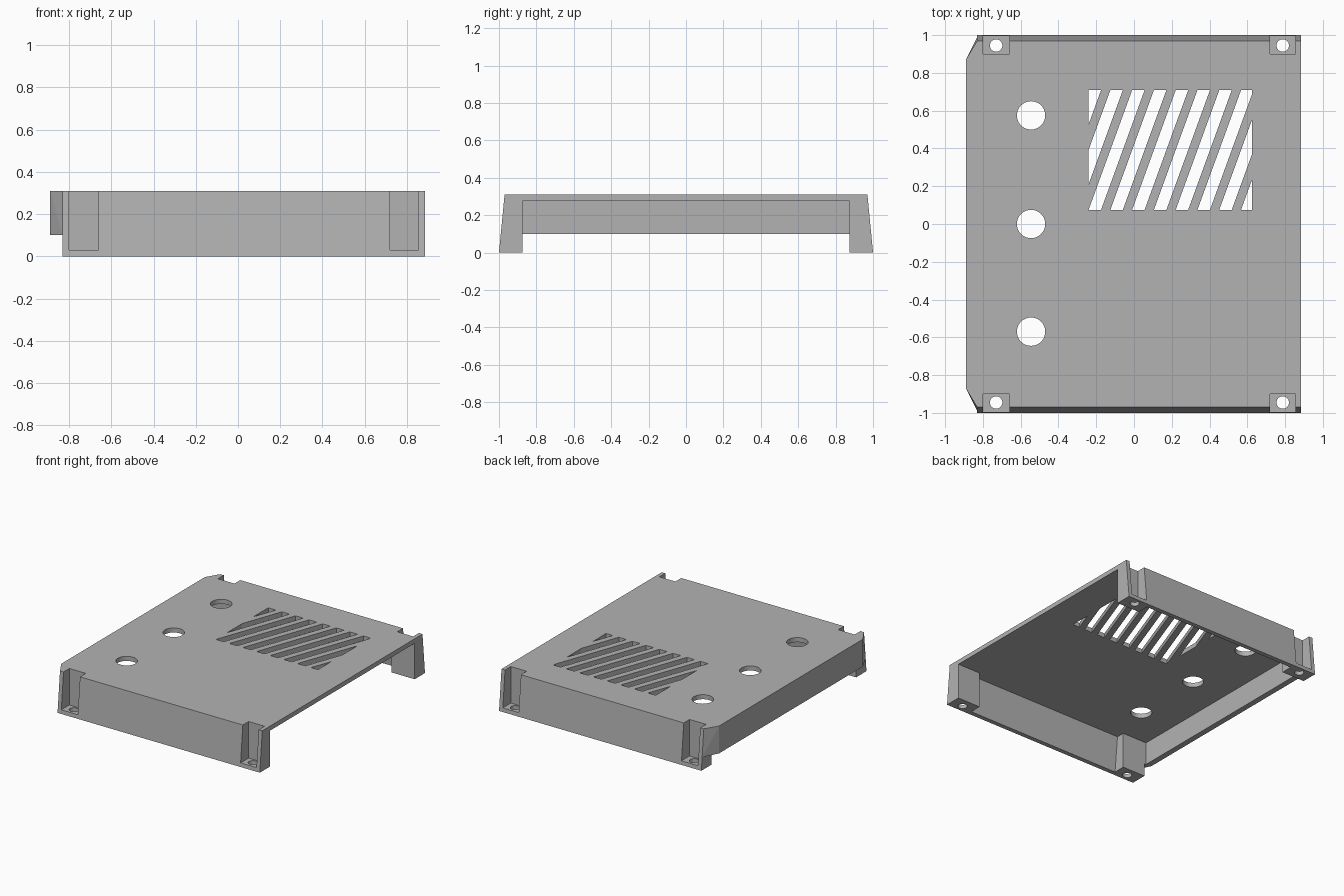
import bpy, bmesh
from mathutils import Vector

if "Cube" in bpy.data.objects:
    bpy.data.objects.remove(bpy.data.objects["Cube"], do_unlink=True)

TOP, ROOF = 0.31, 0.275           # outer top and underside of the top plate
LEFT, RIGHT, NOSE = -0.83, 0.885, -0.89
LEAN = 0.03 / TOP                 # inward lean of the side walls

grey = bpy.data.materials.new("plain grey")
grey.use_nodes = True
grey.diffuse_color = (0.45, 0.45, 0.45, 1)
grey.node_tree.nodes["Principled BSDF"].inputs["Base Color"].default_value = (0.45, 0.45, 0.45, 1)


def finish(name, bm):
    bmesh.ops.recalc_face_normals(bm, faces=bm.faces)
    mesh = bpy.data.meshes.new(name)
    bm.to_mesh(mesh)
    bm.free()
    mesh.materials.append(grey)
    obj = bpy.data.objects.new(name, mesh)
    bpy.context.collection.objects.link(obj)
    return obj


def hull(name, points):
    bm = bmesh.new()
    for p in points:
        bm.verts.new(p)
    bmesh.ops.convex_hull(bm, input=bm.verts)
    bmesh.ops.dissolve_limit(bm, angle_limit=0.001, verts=bm.verts, edges=bm.edges)
    return finish(name, bm)


def block(name, x, y, z, lean=0.0):
    """Box whose y faces may lean inward as z rises."""
    return hull(name, [(px, py - lean * pz * (1 if py > 0 else -1), pz)
                       for px in x for py in y for pz in z])


def drill(name, x, y, radius, z):
    bm = bmesh.new()
    bmesh.ops.create_cone(bm, cap_ends=True, segments=40, radius1=radius,
                          radius2=radius, depth=z[1] - z[0])
    bmesh.ops.translate(bm, verts=bm.verts, vec=(x, y, sum(z) / 2))
    return finish(name, bm)


def combine(target, tool, operation="DIFFERENCE"):
    mod = target.modifiers.new(tool.name, "BOOLEAN")
    mod.operation, mod.solver, mod.object = operation, "EXACT", tool
    bpy.context.view_layer.objects.active = target
    bpy.ops.object.modifier_apply(modifier=mod.name)
    bpy.data.objects.remove(tool, do_unlink=True)


# Solid outer shape: leaning side walls plus the chamfered end wall
case = block("case_cover", (LEFT, RIGHT), (-1, 1), (0, TOP), LEAN)
nose = []
for s in (-1, 1):
    for z in (0.1, TOP):
        nose += [(NOSE, s * 0.87, z), (LEFT, s * (1 - LEAN * z), z), (-0.75, s * 0.9, z)]
combine(case, hull("end_wall", nose), "UNION")

# Hollow inside, leaving thick corner posts and thin walls between them
combine(case, block("main_cavity", (-0.845, 1), (-0.875, 0.875), (-0.1, ROOF)))
combine(case, block("side_cavity", (-0.635, 0.69), (-0.965, 0.965), (-0.1, ROOF), LEAN))

# Screw recesses in the posts, each with a hole through its floor
for s in (-1, 1):
    for x0, x1 in ((-0.8, -0.66), (0.72, 0.855)):
        combine(case, block("recess", (x0, x1), sorted((s * 0.9, s * 1.1)), (0.03, 0.5)))
        combine(case, drill("screw_hole", (x0 + x1) / 2, s * 0.945, 0.033, (-0.1, 0.1)))

# Three round openings in the top
for y in (-0.57, 0, 0.575):
    combine(case, drill("round_opening", -0.545, y, 0.075, (0.2, 0.4)))

# Slanted ventilation slots, trimmed to a rectangle
X0, X1, Y0, Y1 = -0.24, 0.625, 0.075, 0.71
for k in range(10):
    x = -0.207 + 0.1153 * k
    bm = bmesh.new()
    corners = [(x - 0.033, Y1), (x + 0.033, Y1), (x - 0.198, Y0), (x - 0.264, Y0)]
    face = bm.faces.new([bm.verts.new((px, py, 0.2)) for px, py in corners])
    for edge, side in ((X0, -1), (X1, 1)):
        bmesh.ops.bisect_plane(bm, geom=bm.verts[:] + bm.edges[:] + bm.faces[:],
                               plane_co=(edge, 0, 0), plane_no=(side, 0, 0), clear_outer=True)
    if bm.faces:
        up = bmesh.ops.extrude_face_region(bm, geom=bm.faces[:])["geom"]
        bmesh.ops.translate(bm, vec=Vector((0, 0, 0.2)),
                            verts=[v for v in up if isinstance(v, bmesh.types.BMVert)])
        combine(case, finish("vent_slot", bm))
    else:
        bm.free()
